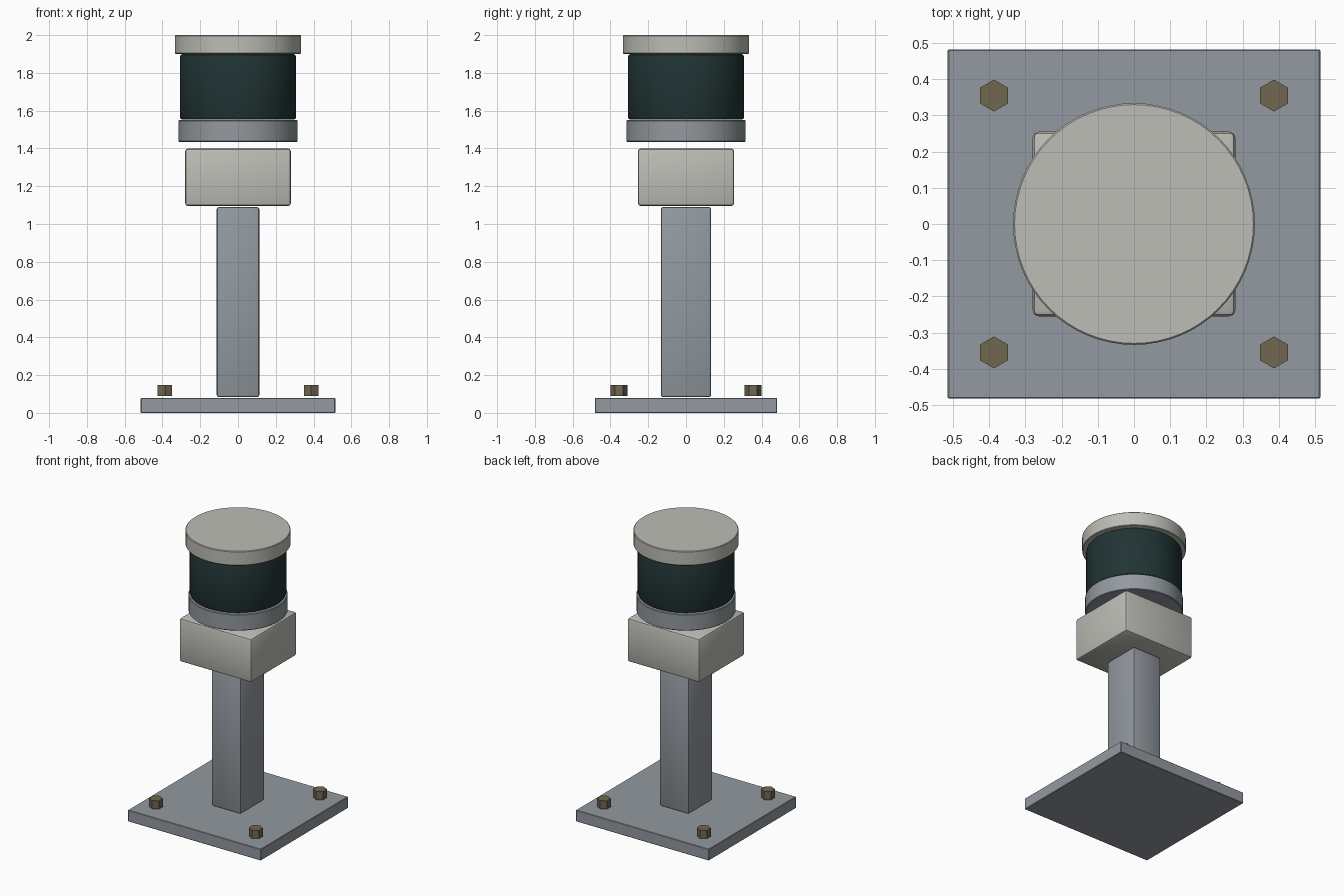
import bpy, math

cube = bpy.data.objects.get("Cube")
if cube:
    bpy.data.objects.remove(cube, do_unlink=True)


def material(name, rgb):
    m = bpy.data.materials.new(name)
    m.use_nodes = True
    colour = (*rgb, 1.0)
    m.diffuse_color = colour
    bsdf = m.node_tree.nodes["Principled BSDF"]
    bsdf.inputs["Base Color"].default_value = colour
    bsdf.inputs["Roughness"].default_value = 0.6
    return m


steel = material("grey steel", (0.29, 0.32, 0.35))
shell = material("warm white", (0.51, 0.51, 0.47))
glass = material("dark teal", (0.015, 0.034, 0.034))
brass = material("dull bronze", (0.16, 0.135, 0.08))


def finish(name, mat, bevel, segments):
    ob = bpy.context.object
    ob.name = ob.data.name = name
    ob.data.materials.append(mat)
    bpy.ops.object.transform_apply(location=False, rotation=True, scale=True)
    if bevel:
        mod = ob.modifiers.new("edge", "BEVEL")
        mod.width = bevel
        mod.segments = segments
        mod.limit_method = "ANGLE"
        mod.angle_limit = math.radians(40)
        bpy.ops.object.modifier_apply(modifier=mod.name)
    return ob


def block(name, half_x, half_y, low, high, mat, bevel=0.0, segments=2):
    bpy.ops.mesh.primitive_cube_add(size=2, location=(0, 0, (low + high) / 2))
    bpy.context.object.scale = (half_x, half_y, (high - low) / 2)
    ob = finish(name, mat, bevel, segments)
    bpy.ops.object.shade_smooth_by_angle(angle=math.radians(30))
    return ob


def disc(name, radius, low, high, mat, bevel=0.0, sides=64, x=0, y=0, segments=2):
    bpy.ops.mesh.primitive_cylinder_add(
        vertices=sides, radius=radius, depth=high - low, location=(x, y, (low + high) / 2))
    ob = finish(name, mat, bevel, segments)
    if sides > 6:
        bpy.ops.object.shade_smooth_by_angle(angle=math.radians(30))
    return ob


# Mounting plate, post and junction box
block("base_plate", 0.515, 0.483, 0.0, 0.08, steel, 0.003, 1)
block("post", 0.113, 0.133, 0.083, 1.09, steel, 0.012)
block("junction_box", 0.28, 0.255, 1.095, 1.4, shell, 0.016)

# Sensor head: collar, dark window drum and cap
disc("collar", 0.315, 1.435, 1.55, steel, 0.004, segments=1)
disc("window_drum", 0.308, 1.552, 1.9, glass, 0.015)
disc("cap", 0.334, 1.9, 2.0, shell, 0.004, segments=1)

# Hexagonal bolt heads at the plate corners
for side, x in (("left", 0.387), ("right", -0.387)):
    for end, y in (("front", -0.355), ("back", 0.355)):
        disc(f"bolt_{end}_{side}", 0.044, 0.09, 0.148, brass, sides=6, x=x, y=y)
